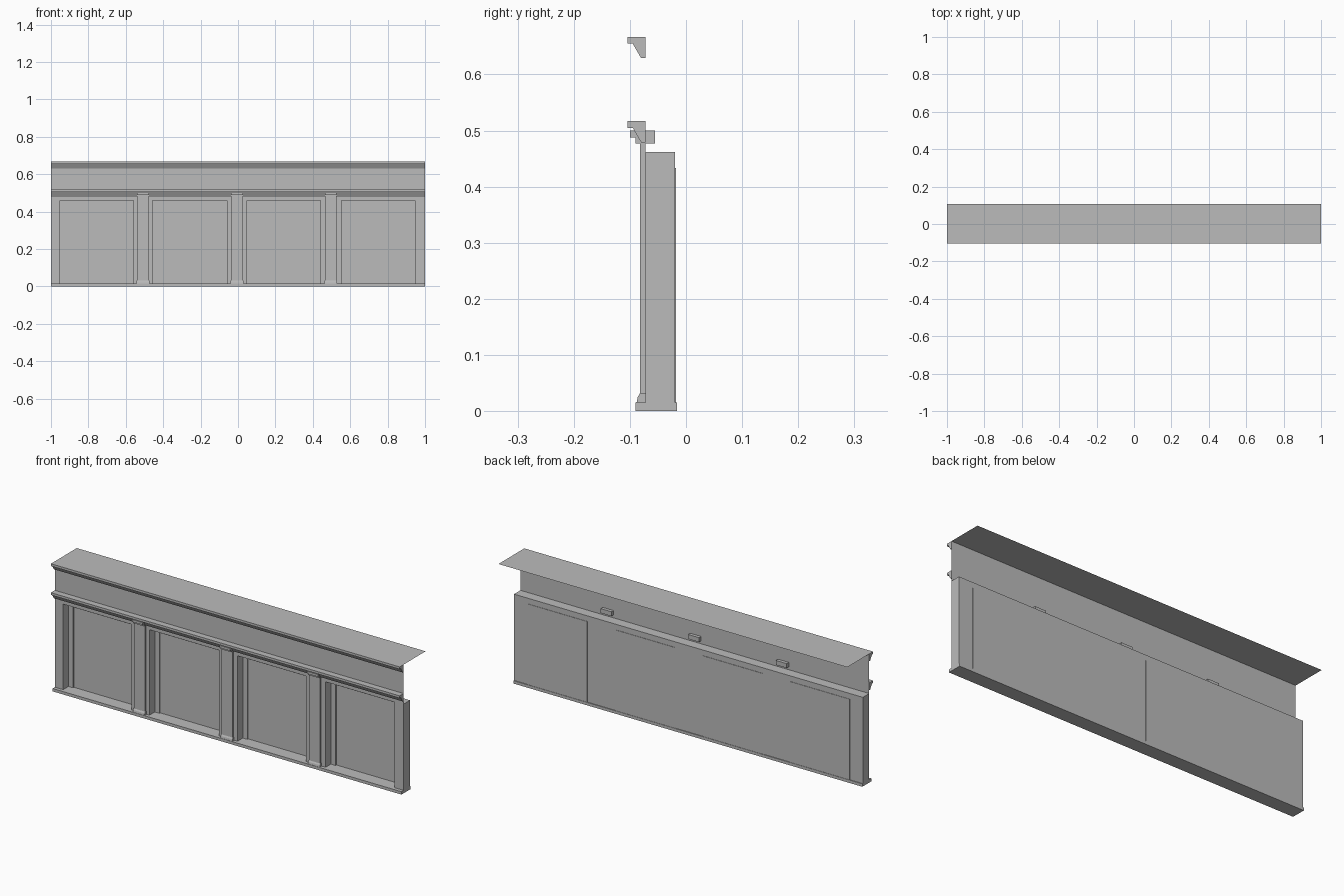
import bpy
import bmesh

if "Cube" in bpy.data.objects:
    bpy.data.objects.remove(bpy.data.objects["Cube"], do_unlink=True)

GREY = (0.5, 0.5, 0.5, 1.0)
paint = bpy.data.materials.new("plain grey")
paint.use_nodes = True
paint.diffuse_color = GREY
paint.node_tree.nodes["Principled BSDF"].inputs["Base Color"].default_value = GREY


def finish(name, bm):
    bmesh.ops.recalc_face_normals(bm, faces=bm.faces)
    mesh = bpy.data.meshes.new(name)
    bm.to_mesh(mesh)
    bm.free()
    mesh.materials.append(paint)
    obj = bpy.data.objects.new(name, mesh)
    bpy.context.collection.objects.link(obj)
    return obj


def box(name, x, y, z):
    """Box given by its (low, high) range on each axis."""
    bm = bmesh.new()
    bmesh.ops.create_cube(bm, size=1)
    for v in bm.verts:
        v.co = [r[0] if c < 0 else r[1] for c, r in zip(v.co, (x, y, z))]
    return finish(name, bm)


def extrude_x(name, profile, x0, x1):
    """Sweep a (y, z) profile along x."""
    bm = bmesh.new()
    face = bm.faces.new([bm.verts.new((x0, y, z)) for y, z in profile])
    new = bmesh.ops.extrude_face_region(bm, geom=[face])["geom"]
    moved = [g for g in new if isinstance(g, bmesh.types.BMVert)]
    bmesh.ops.translate(bm, verts=moved, vec=(x1 - x0, 0, 0))
    return finish(name, bm)


def sheet(name, corners):
    bm = bmesh.new()
    bm.faces.new([bm.verts.new(c) for c in corners])
    return finish(name, bm)


FRONT, BACK = -0.072, -0.02
TOP, ROOF, SILL = 0.462, 0.667, 0.015
bays = [(-0.952, -0.559), (-0.457, -0.059), (0.048, 0.44), (0.553, 0.947)]

# Sill and thin top plate
box("sill", (-1, 1), (-0.09, -0.016), (0, SILL))
box("head_plate", (-1, 1), (FRONT, BACK), (TOP - 0.004, TOP))

# Piers between the window bays
edges = [-1] + [x for bay in bays for x in bay] + [1]
for i in range(0, len(edges), 2):
    box(f"pier_{i // 2 + 1}", (edges[i], edges[i + 1]), (FRONT, BACK), (SILL, TOP))

# Window frames and panes set at the back of each bay
RAIL = 0.026
for i, (a, b) in enumerate(bays, 1):
    y = (-0.029, BACK)
    box(f"window_stile_right_{i}", (a, a + RAIL), y, (SILL, TOP - 0.004))
    box(f"window_stile_left_{i}", (b - RAIL, b), y, (SILL, TOP - 0.004))
    box(f"window_rail_{i}", (a + RAIL, b - RAIL), y, (0.433, TOP - 0.004))
    box(f"window_pane_{i}", (a + RAIL, b - RAIL), (-0.022, -0.018), (SILL, 0.433))

# Pilasters with chamfered bases and stepped capitals
base = [(FRONT, SILL), (-0.088, SILL), (-0.086, 0.025), (-0.082, 0.032), (FRONT, 0.032)]
capital = [(-0.1, 0.5), (-0.1, 0.488), (-0.09, 0.488), (-0.09, 0.477),
           (-0.055, 0.477), (-0.055, 0.5)]
for i in range(3):
    mid = (bays[i][1] + bays[i + 1][0]) / 2
    a, b = mid - 0.031, mid + 0.031
    box(f"pilaster_{i + 1}", (a, b), (-0.082, FRONT), (0.032, 0.478))
    extrude_x(f"pilaster_base_{i + 1}", base, a - 0.003, b + 0.003)
    extrude_x(f"capital_{i + 1}", capital, a, b)

# Fascia board and flat roof
sheet("fascia", [(-1, FRONT, TOP), (1, FRONT, TOP), (1, FRONT, ROOF), (-1, FRONT, ROOF)])
sheet("roof", [(-1, -0.104, ROOF), (1, -0.104, ROOF), (1, 0.108, ROOF), (-1, 0.108, ROOF)])

# Matching cornices above and below the fascia
for name, top in (("upper_cornice", ROOF), ("lower_cornice", 0.517)):
    extrude_x(name, [(FRONT, top), (-0.104, top), (-0.104, top - 0.012),
                     (-0.095, top - 0.012), (-0.08, top - 0.038),
                     (FRONT, top - 0.038)], -1, 1)
